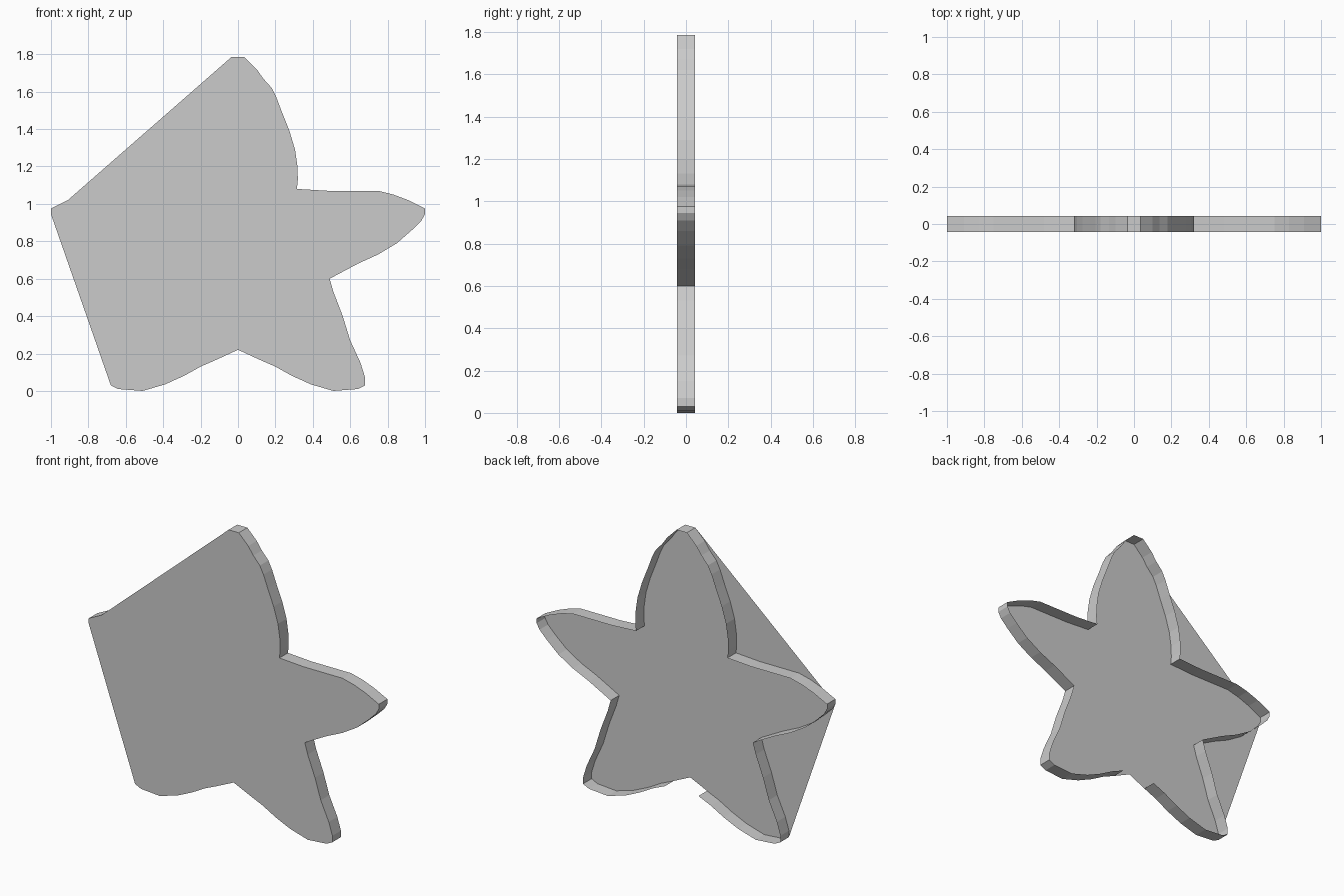
import bpy, bmesh

if "Cube" in bpy.data.objects:
    bpy.data.objects.remove(bpy.data.objects["Cube"])

# Right half of the star outline (x, z), from the tip down to the bottom notch
TOP_TIP = [(0.035, 1.785)]
TOP_ARM = [(0.10, 1.72), (0.135, 1.67), (0.18, 1.62), (0.205, 1.57), (0.235, 1.49),
           (0.275, 1.39), (0.305, 1.29), (0.318, 1.20), (0.32, 1.13), (0.315, 1.08),
           (0.48, 1.07), (0.75, 1.07), (0.83, 1.05)]
SIDE_TIP = [(0.91, 1.02), (1.0, 0.975), (1.0, 0.945)]
SIDE_ARM = [(0.98, 0.91), (0.93, 0.86), (0.85, 0.79), (0.75, 0.73), (0.64, 0.68),
            (0.49, 0.60), (0.51, 0.53), (0.56, 0.40), (0.60, 0.27), (0.655, 0.15)]
LEG = [(0.68, 0.07), (0.68, 0.03), (0.64, 0.01), (0.51, 0.0), (0.39, 0.035),
       (0.29, 0.08), (0.20, 0.13), (0.115, 0.167)]
NOTCH = [(0.0, 0.22)]
Y_FRONT, Y_BACK = -0.042, 0.042


def mirrored(points):
    return [(-x, z) for x, z in reversed(points)]


def mesh_object(name, bm):
    mesh = bpy.data.meshes.new(name)
    bm.to_mesh(mesh)
    bm.free()
    obj = bpy.data.objects.new(name, mesh)
    bpy.context.collection.objects.link(obj)
    return obj


right = TOP_TIP + TOP_ARM + SIDE_TIP + SIDE_ARM + LEG

# Front sheet: star on the right, straight webs across the two left notches
front = right + NOTCH + mirrored(LEG[1:]) + mirrored(SIDE_TIP) + mirrored(TOP_TIP)
bm = bmesh.new()
face = bm.faces.new([bm.verts.new((x, Y_FRONT, z)) for x, z in front])
face.normal_update()
if face.normal.y > 0:
    face.normal_flip()
bmesh.ops.triangulate(bm, faces=[face])
mesh_object("front_sheet", bm)

# Rim: walls around the whole star, open at the back and at the bottom notch
rim = mirrored(right) + right
bm = bmesh.new()
pairs = [(bm.verts.new((x, Y_FRONT, z)), bm.verts.new((x, Y_BACK, z))) for x, z in rim]
for (a, b), (c, d) in zip(pairs, pairs[1:]):
    bm.faces.new((a, c, d, b))
mesh_object("star_rim", bm)
